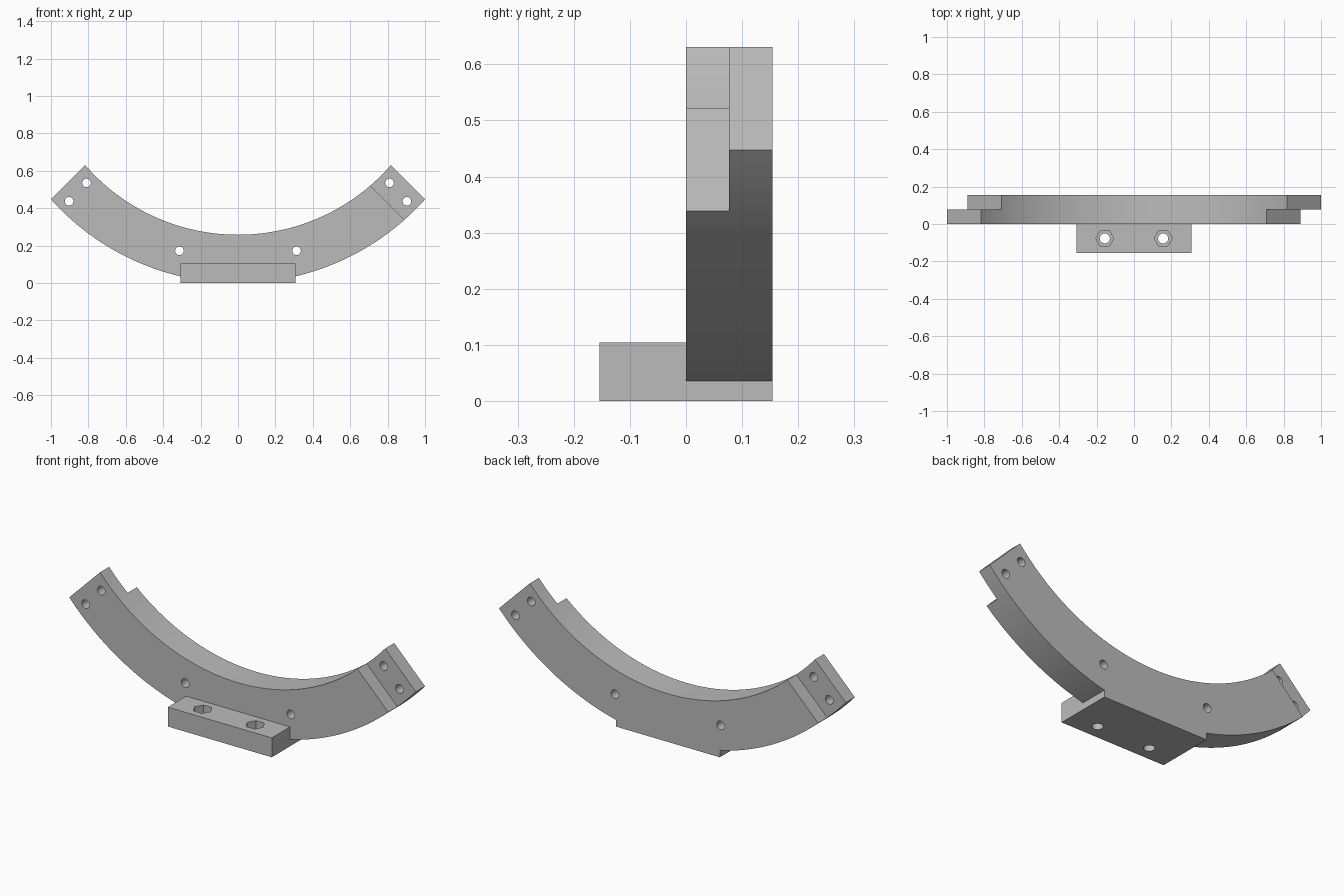
import bpy, bmesh
from math import asin, sin, cos, pi, sqrt
from mathutils import Matrix, Vector

if "Cube" in bpy.data.objects:
    bpy.data.objects.remove(bpy.data.objects["Cube"], do_unlink=True)

OUTER, INNER, CENTRE = 1.341, 1.083, 1.341   # ring radii and centre height
DEPTH = 0.154                                # ring thickness along y
END, LAP = 1.448, 1.229                      # x + z of the end cut and lap shoulder
BLOCK_X, BLOCK_Z = 0.308, 0.104
SEGMENTS = 64

grey = bpy.data.materials.new("grey plastic")
grey.use_nodes = True
colour = (0.5, 0.5, 0.5, 1)
grey.diffuse_color = colour
grey.node_tree.nodes["Principled BSDF"].inputs["Base Color"].default_value = colour


def add_object(name, bm):
    bmesh.ops.recalc_face_normals(bm, faces=bm.faces)
    mesh = bpy.data.meshes.new(name)
    bm.to_mesh(mesh)
    bm.free()
    mesh.materials.append(grey)
    obj = bpy.data.objects.new(name, mesh)
    bpy.context.collection.objects.link(obj)
    return obj


def box(name, size, matrix):
    bm = bmesh.new()
    bmesh.ops.create_cube(bm, size=1, matrix=matrix @ Matrix.Diagonal((*size, 1)))
    return add_object(name, bm)


def cylinder(name, radius, length, sides, matrix):
    bm = bmesh.new()
    bmesh.ops.create_cone(bm, cap_ends=True, segments=sides, radius1=radius,
                          radius2=radius, depth=length, matrix=matrix)
    return add_object(name, bm)


def combine(target, tool, operation):
    mod = target.modifiers.new(operation, "BOOLEAN")
    mod.operation, mod.object, mod.solver = operation, tool, "EXACT"
    bpy.context.view_layer.objects.active = target
    bpy.ops.object.modifier_apply(modifier=mod.name)
    bpy.data.objects.remove(tool, do_unlink=True)


def arc(radius, start, stop, steps):
    angles = [start + (stop - start) * i / steps for i in range(steps + 1)]
    return [(radius * sin(a), CENTRE - radius * cos(a)) for a in angles]


def end_angle(radius):
    return pi / 4 + asin((END - CENTRE) / (radius * sqrt(2)))


# Arc profile with a flat foot along the bottom
foot = asin(BLOCK_X / OUTER)
a, b = end_angle(OUTER), end_angle(INNER)
outline = arc(OUTER, -a, -foot, SEGMENTS // 2) + [(-BLOCK_X, 0), (BLOCK_X, 0)]
outline += arc(OUTER, foot, a, SEGMENTS // 2) + arc(INNER, b, -b, SEGMENTS)
bm = bmesh.new()
face = bm.faces.new([bm.verts.new((x, 0, z)) for x, z in outline])
moved = bmesh.ops.extrude_face_region(bm, geom=[face])["geom"]
bmesh.ops.translate(bm, vec=(0, DEPTH, 0),
                    verts=[v for v in moved if isinstance(v, bmesh.types.BMVert)])
bracket = add_object("curved_bracket", bm)

# Mounting block, reaching slightly into the arc
overlap = 0.06
block = box("mounting_block", (2 * BLOCK_X, DEPTH + overlap, BLOCK_Z),
            Matrix.Translation((0, (overlap - DEPTH) / 2, BLOCK_Z / 2)))
combine(bracket, block, "UNION")

# Half-thickness lap joints: front half on the left end, back half on the right
for side, y in ((1, 0), (-1, DEPTH)):
    turn = Matrix.Rotation(side * pi / 4, 4, "Y")
    middle = Vector((side * 0.8, y, LAP - 0.8))
    along = Vector((side, 0, 1)).normalized() * 0.2
    cutter = box("lap_cutter", (0.8, DEPTH, 0.4),
                 Matrix.Translation(middle + along) @ turn)
    combine(bracket, cutter, "DIFFERENCE")

for side in (1, -1):
    # Screw holes through the arc
    for x, z in ((0.313, 0.172), (0.81, 0.535), (0.903, 0.437)):
        drill = cylinder("drill", 0.023, 1, 32, Matrix.Translation((side * x, 0, z))
                         @ Matrix.Rotation(pi / 2, 4, "X"))
        combine(bracket, drill, "DIFFERENCE")
    # Bolt holes with hexagonal nut pockets in the block
    spot = Vector((side * 0.156, -DEPTH / 2, 0))
    drill = cylinder("drill", 0.027, 1, 32, Matrix.Translation(spot))
    combine(bracket, drill, "DIFFERENCE")
    pocket = cylinder("pocket", 0.048, 0.1, 6,
                      Matrix.Translation(spot + Vector((0, 0, BLOCK_Z)))
                      @ Matrix.Rotation(pi / 2, 4, "Z"))
    combine(bracket, pocket, "DIFFERENCE")

# Smooth curved walls, crisp edges
bpy.ops.object.select_all(action="DESELECT")
bracket.select_set(True)
bpy.context.view_layer.objects.active = bracket
bpy.ops.object.shade_smooth_by_angle(angle=pi / 6)
